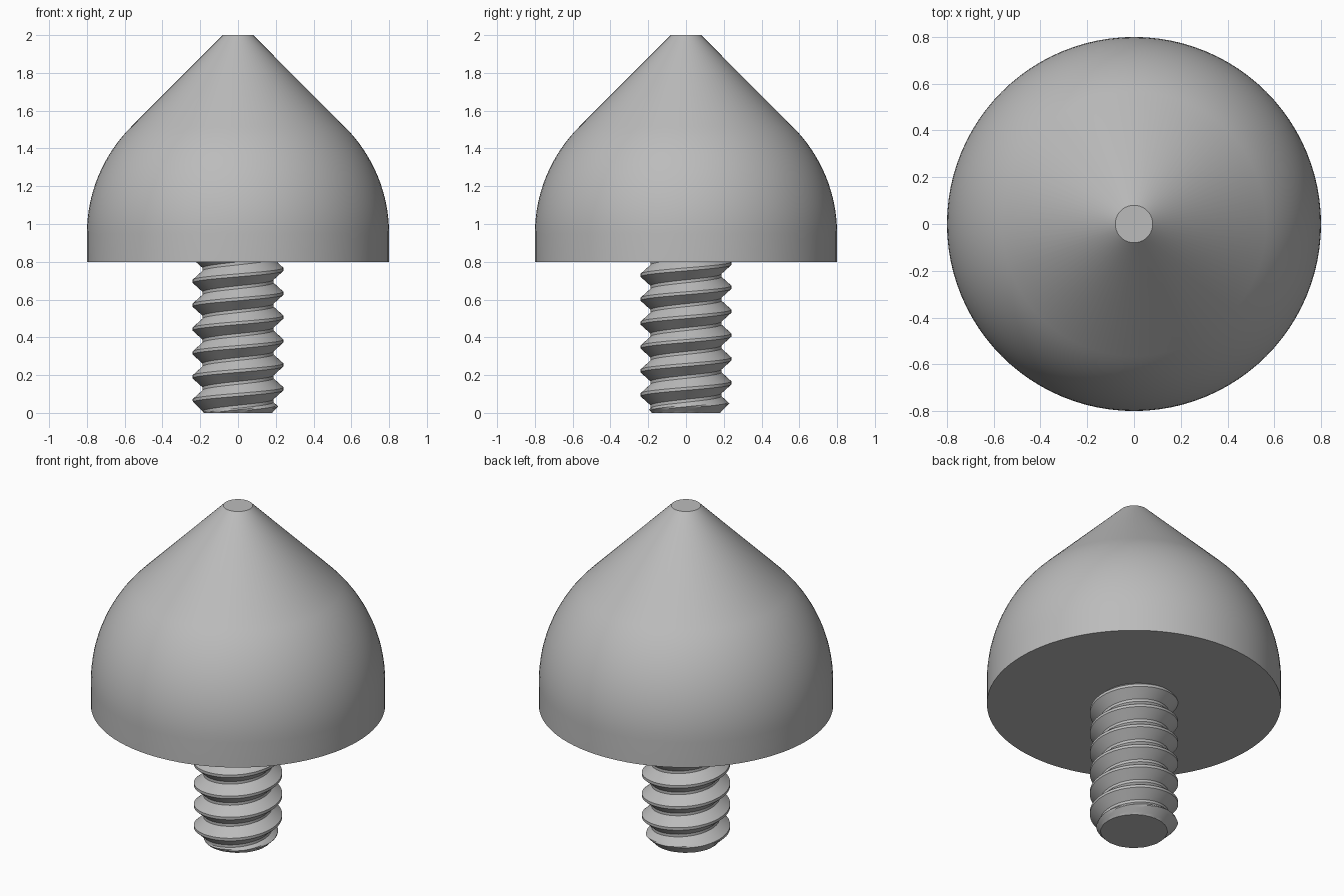
import bpy, bmesh
from math import radians, sin, cos, tau

if "Cube" in bpy.data.objects:
    bpy.data.objects.remove(bpy.data.objects["Cube"])

GREY = (0.5, 0.5, 0.5, 1)
steel = bpy.data.materials.new("grey steel")
steel.use_nodes = True
steel.diffuse_color = GREY
steel.node_tree.nodes["Principled BSDF"].inputs["Base Color"].default_value = GREY


def finish(bm, name, angle):
    bmesh.ops.recalc_face_normals(bm, faces=bm.faces)
    mesh = bpy.data.meshes.new(name)
    bm.to_mesh(mesh)
    bm.free()
    obj = bpy.data.objects.new(name, mesh)
    bpy.context.collection.objects.link(obj)
    mesh.materials.append(steel)
    bpy.ops.object.select_all(action="DESELECT")
    obj.select_set(True)
    bpy.context.view_layer.objects.active = obj
    bpy.ops.object.shade_smooth_by_angle(angle=radians(angle))


def skin(bm, rings):
    for low, high in zip(rings, rings[1:]):
        n = len(low)
        for i in range(n):
            j = (i + 1) % n
            bm.faces.new((low[i], low[j], high[j], high[i]))


# Domed head: straight skirt, round shoulder, 45 degree cone and flat tip
BASE, RADIUS, TIP, TOP = 0.8, 0.8, 0.08, 2.0
centre = TOP + TIP - RADIUS * 2 ** 0.5
profile = [(RADIUS, BASE)]
for k in range(17):
    a = radians(45) * k / 16
    profile.append((RADIUS * cos(a), centre + RADIUS * sin(a)))
profile.append((TIP, TOP))
SIDES = 96
bm = bmesh.new()
rings = [[bm.verts.new((r * cos(tau * i / SIDES), r * sin(tau * i / SIDES), z))
          for i in range(SIDES)] for r, z in profile]
skin(bm, rings)
bm.faces.new(rings[0])
bm.faces.new(rings[-1])
finish(bm, "domed_head", 30)

# Threaded stud: right-handed helical V thread with a chamfered end
PITCH, ROOT, CREST, STEPS, TURNS = 0.1265, 0.187, 0.24, 16, 9
START = 0.76 - 7 * PITCH


def thread_radius(step):
    # Triangle wave with narrow flats on root and crest
    t = abs((step % STEPS) / STEPS * 2 - 1)
    t = min(1, max(0, (t - 0.125) / 0.75))
    return ROOT + (CREST - ROOT) * t


bm = bmesh.new()
columns = []
for i in range(SIDES + 1):
    a = tau * i / SIDES
    column = []
    for s in range(-STEPS, STEPS * TURNS + 1):
        z = START + PITCH * (s / STEPS + i / SIDES)
        r = min(thread_radius(s), 0.18 + max(z, 0))
        column.append(bm.verts.new((r * cos(a), r * sin(a), z)))
    columns.append(column)
for left, right in zip(columns, columns[1:]):
    for k in range(len(left) - 1):
        bm.faces.new((left[k], right[k], right[k + 1], left[k + 1]))
bmesh.ops.remove_doubles(bm, verts=bm.verts, dist=0.0001)
# Trim level at both ends and close the bottom
for height, up in ((0, -1), (BASE, 1)):
    bmesh.ops.bisect_plane(bm, geom=bm.verts[:] + bm.edges[:] + bm.faces[:],
                           plane_co=(0, 0, height), plane_no=(0, 0, up),
                           clear_outer=True)
rim = [e for e in bm.edges if e.is_boundary and all(abs(v.co.z) < 0.0001 for v in e.verts)]
bmesh.ops.holes_fill(bm, edges=rim, sides=0)
finish(bm, "threaded_stud", 25)
